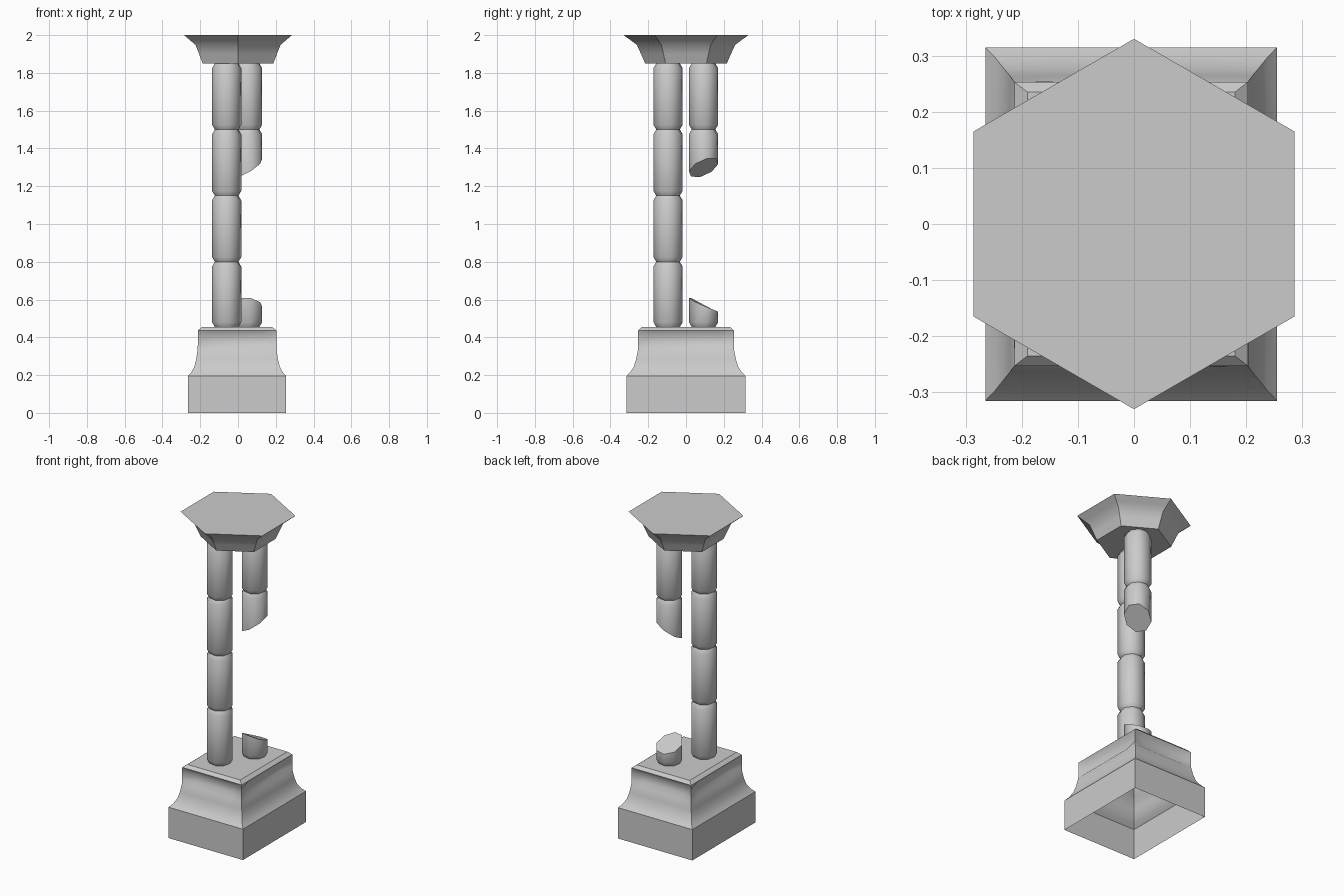
import bpy
from math import sin, cos, pi, radians

if "Cube" in bpy.data.objects:
    bpy.data.objects.remove(bpy.data.objects["Cube"])


def make(name, rings, cap_bottom=True, cap_top=True, angle=30):
    """Skin a stack of equal-length vertex rings into one object."""
    n = len(rings[0])
    verts = [v for r in rings for v in r]
    faces = []
    for k in range(len(rings) - 1):
        for i in range(n):
            j = (i + 1) % n
            faces.append((k * n + i, k * n + j, (k + 1) * n + j, (k + 1) * n + i))
    if cap_bottom:
        faces.append(tuple(reversed(range(n))))
    if cap_top:
        faces.append(tuple(range(len(verts) - n, len(verts))))
    me = bpy.data.meshes.new(name)
    me.from_pydata(verts, [], faces)
    me.update()
    ob = bpy.data.objects.new(name, me)
    bpy.context.collection.objects.link(ob)
    bpy.ops.object.select_all(action='DESELECT')
    ob.select_set(True)
    bpy.context.view_layer.objects.active = ob
    bpy.ops.object.shade_smooth_by_angle(angle=radians(angle))
    return ob


def polygon(cx, cy, r, z, n, turn):
    """Regular ring; z is a number or a function of the local x, y."""
    out = []
    for i in range(n):
        a = turn + 2 * pi * i / n
        x, y = r * cos(a), r * sin(a)
        out.append((cx + x, cy + y, z(x, y) if callable(z) else z))
    return out


def base_ring(a, b, d, z):
    """Rectangle whose side middles are pushed in by d."""
    cx, f, g = -0.005, 0.65 * a, 0.7 * b
    pts = [(-a, -b), (-f, -b + d), (f, -b + d), (a, -b), (a - d, -g), (a - d, g)]
    pts += [(-x, -y) for x, y in pts]
    return [(cx + x, y, z) for x, y in pts]


# Pedestal: plinth, cove, recessed neck and bevelled top; open underneath
profile = [(.26, .315, 0, 0), (.26, .315, 0, .195), (.242, .296, 0, .215),
           (.226, .276, 0, .245), (.216, .264, 0, .285), (.209, .254, 0, .335),
           (.208, .253, .022, .36), (.208, .253, .022, .41),
           (.208, .253, 0, .437), (.185, .235, 0, .455)]
make("pedestal", [base_ring(*p) for p in profile], cap_bottom=False)

# Capital: flared hexagon
flare = [(.216, 1.85), (.238, 1.90), (.26, 1.948), (.292, 1.972), (.33, 2.0)]
make("capital", [polygon(0, 0, r, z, 6, pi / 6) for r, z in flare])

R, RIN, CH, TURN = 0.079, 0.064, 0.025, radians(12)
FRONT, BACK = (-0.06, -0.095), (0.051, 0.093)
LEVELS = [0.455, 0.80, 1.15, 1.50, 1.85]


def drum(name, pos, stack):
    make(name, [polygon(*pos, r, z, 8, TURN) for r, z in stack], angle=50)


def whole(z0, z1):
    return [(RIN, z0), (R, z0 + CH), (R, z1 - CH), (RIN, z1)]


# Complete column of four drums
for i in range(4):
    drum(f"front_drum_{i + 1}", FRONT, whole(LEVELS[i], LEVELS[i + 1]))

# Broken column: hanging upper part with a slanted break
drum("back_upper_drum", BACK, whole(LEVELS[3], LEVELS[4]))
drum("back_broken_drum", BACK,
     [(R, lambda x, y: 1.298 + .55 * x + .36 * y), (R, 1.50 - CH), (RIN, 1.50)])

# Broken column: stump with a jagged top
drum("back_stump", BACK,
     [(RIN, .455), (R, .455 + CH),
      (R, lambda x, y: .608 if y < -.045 else .568 - .42 * y)])
